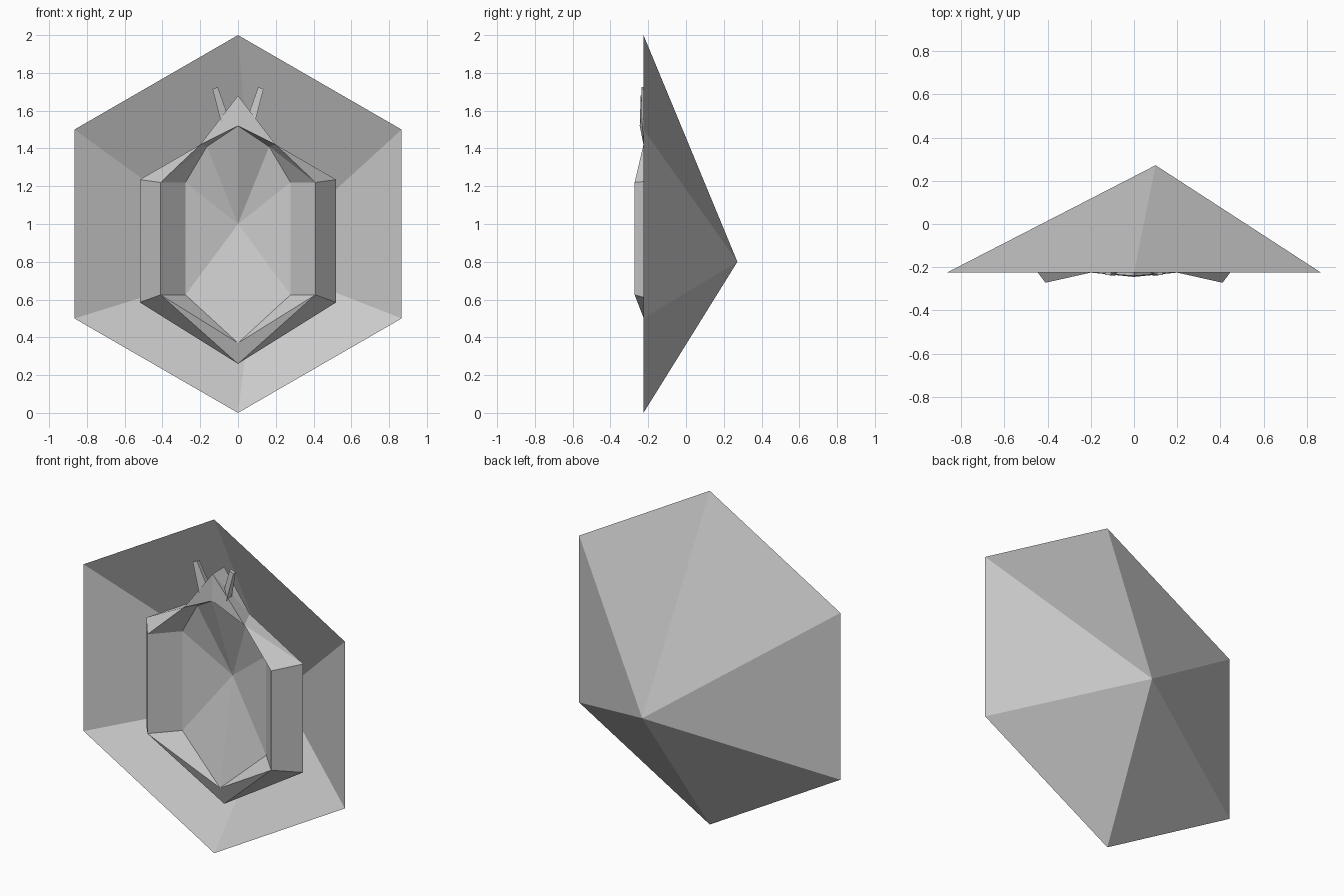
import bpy, bmesh, math

if "Cube" in bpy.data.objects:
    bpy.data.objects.remove(bpy.data.objects["Cube"])


def make_object(name, verts, faces, mirror=False):
    mesh = bpy.data.meshes.new(name)
    bm = bmesh.new()
    vs = [bm.verts.new(v) for v in verts]
    for f in faces:
        idx = [vs[i] for i in f]
        if len(set(idx)) > 2:
            bm.faces.new(idx)
    bmesh.ops.remove_doubles(bm, verts=bm.verts[:], dist=1e-4)
    bmesh.ops.dissolve_degenerate(bm, edges=bm.edges[:], dist=1e-4)
    bmesh.ops.recalc_face_normals(bm, faces=bm.faces[:])
    bm.to_mesh(mesh)
    bm.free()
    obj = bpy.data.objects.new(name, mesh)
    bpy.context.collection.objects.link(obj)
    if mirror:
        mod = obj.modifiers.new("Mirror", 'MIRROR')
        mod.use_axis[0] = True
        mod.use_clip = True
    return obj


# Open hexagonal bowl with an off-centre apex at the back
rim = [(math.sin(i * math.pi / 3), -0.225, 1 + math.cos(i * math.pi / 3))
       for i in range(6)]
make_object("hexagonal_bowl", rim + [(0.1, 0.272, 0.8)],
            [(i, (i + 1) % 6, 6) for i in range(6)])

# Body: half rings running from bottom centre to top centre, then mirrored
outer = [(0, -0.13, 0.26), (0.52, -0.125, 0.585), (0.52, -0.125, 1.235),
         (0.165, -0.125, 1.44), (0, -0.13, 1.68)]
crest = [(0, -0.17, 0.37), (0.41, -0.272, 0.625), (0.41, -0.272, 1.22),
         (0.20, -0.225, 1.42), (0, -0.24, 1.68)]
inner = [(0, -0.17, 0.37), (0.278, -0.13, 0.625), (0.278, -0.13, 1.22),
         (0.165, -0.15, 1.41), (0, -0.245, 1.52)]
verts = outer + crest + inner + [(0, -0.05, 1.0)]
faces = []
for i in range(4):
    for a, b in ((0, 5), (5, 10)):
        faces += [(a + i, a + i + 1, b + i + 1), (a + i, b + i + 1, b + i)]
    faces.append((10 + i, 11 + i, 15))      # sunken centre
make_object("faceted_body", verts, faces, mirror=True)

# Pair of small prongs behind the head point
base = [(0.045, -0.21, 1.55), (0.09, -0.24, 1.54),
        (0.09, -0.19, 1.54), (0.045, -0.18, 1.55)]
tip = [(0.107, -0.235, 1.725), (0.135, -0.235, 1.715),
       (0.135, -0.215, 1.715), (0.107, -0.215, 1.725)]
sides = [(i, (i + 1) % 4, 4 + (i + 1) % 4, 4 + i) for i in range(4)]
make_object("head_prongs", base + tip,
            sides + [(3, 2, 1, 0), (4, 5, 6, 7)], mirror=True)
